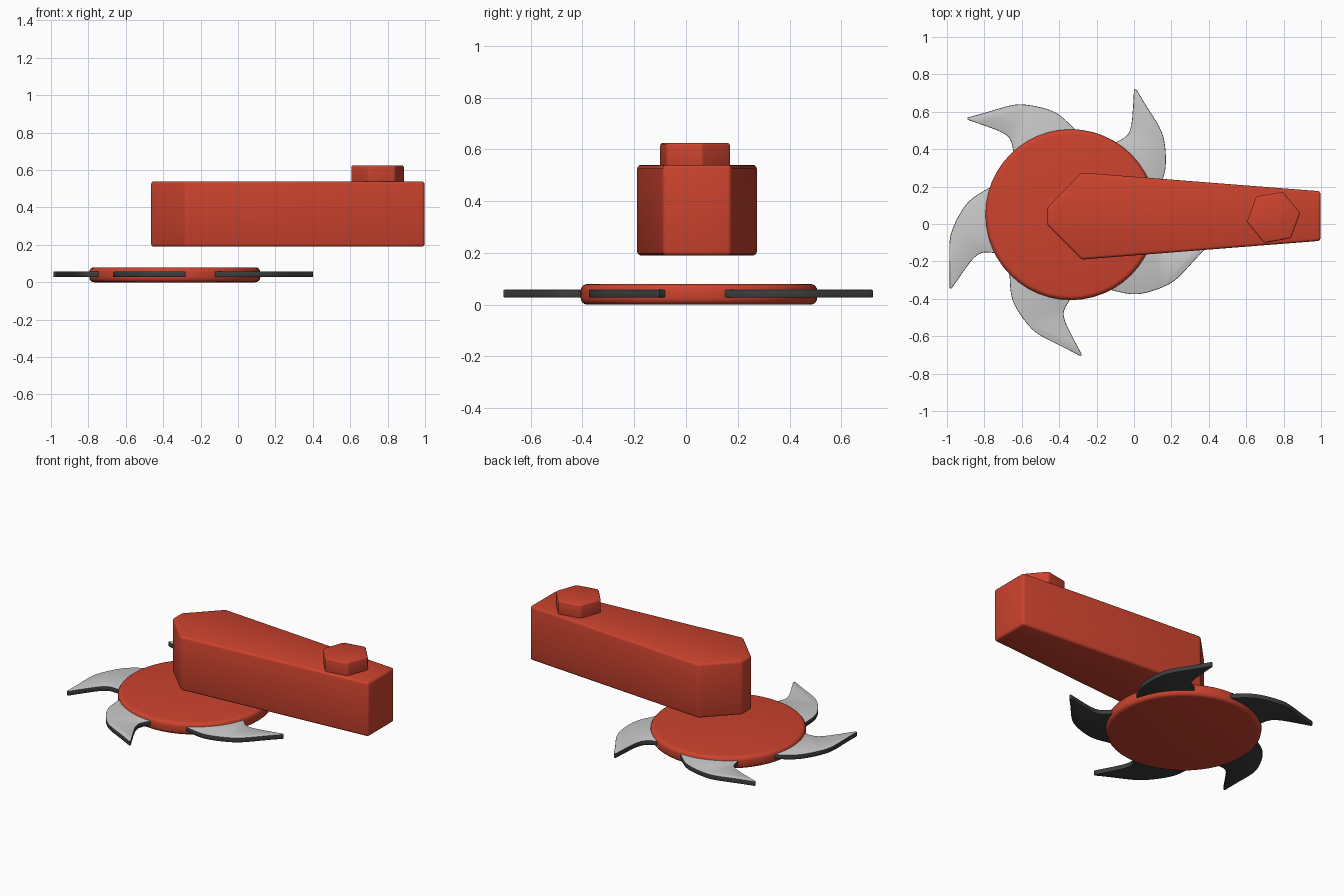
import bpy
import bmesh
from math import radians, sin, cos, tau
from mathutils import Matrix, Vector
from mathutils.geometry import interpolate_bezier

cube = bpy.data.objects.get("Cube")
if cube:
    bpy.data.objects.remove(cube, do_unlink=True)


def material(name, rgb):
    mat = bpy.data.materials.new(name)
    mat.use_nodes = True
    mat.diffuse_color = (*rgb, 1)
    mat.node_tree.nodes["Principled BSDF"].inputs["Base Color"].default_value = (*rgb, 1)
    return mat


RED = material("red paint", (0.6, 0.055, 0.027))
STEEL = material("light steel", (0.58, 0.58, 0.58))
DARK = material("dark steel", (0.045, 0.047, 0.047))


def prism(name, outline, z0, z1, bevel, mats, top_index=0, segments=3, angle=None):
    """Extrude a flat outline upwards and round its rims."""
    bm = bmesh.new()
    base = bm.faces.new([bm.verts.new((x, y, z0)) for x, y in outline])
    up = bmesh.ops.extrude_face_region(bm, geom=[base], use_keep_orig=True)
    bmesh.ops.translate(bm, vec=(0, 0, z1 - z0),
                        verts=[v for v in up["geom"] if isinstance(v, bmesh.types.BMVert)])
    bmesh.ops.recalc_face_normals(bm, faces=bm.faces)
    edges = [e for e in bm.edges if e.calc_face_angle(0) > radians(20)]
    bmesh.ops.bevel(bm, geom=edges, offset=bevel, segments=segments,
                    profile=0.5, affect='EDGES', clamp_overlap=True)
    bm.normal_update()
    for f in bm.faces:
        f.smooth = True
        f.material_index = top_index if f.normal.z > 0.6 else 0
    mesh = bpy.data.meshes.new(name)
    bm.to_mesh(mesh)
    bm.free()
    obj = bpy.data.objects.new(name, mesh)
    bpy.context.collection.objects.link(obj)
    for m in mats:
        mesh.materials.append(m)
    if angle:
        bpy.ops.object.select_all(action='DESELECT')
        obj.select_set(True)
        bpy.context.view_layer.objects.active = obj
        bpy.ops.object.shade_smooth_by_angle(angle=radians(angle))
    return obj


def ring(cx, cy, r, n, turn=0):
    return [(cx + r * cos(tau * i / n + turn), cy + r * sin(tau * i / n + turn))
            for i in range(n)]


def smooth_path(points, steps=5):
    """Sample a curve running through the given points."""
    pts = [Vector((x, y, 0)) for x, y in points]
    pts = [2 * pts[0] - pts[1]] + pts + [2 * pts[-1] - pts[-2]]
    out = []
    for a, b, c, d in zip(pts, pts[1:], pts[2:], pts[3:]):
        out += interpolate_bezier(b, b + (c - a) / 6, c - (d - b) / 6, c, steps)[:-1]
    return out + [pts[-2]]


# Round hub
CX, CY = -0.338, 0.05
prism("hub_disc", ring(CX, CY, 0.457, 48), 0, 0.08, 0.026, [RED], segments=4)

# Five curved blades around the hub
outer = smooth_path([(0.04, 0.44), (-0.056, 0.529), (-0.136, 0.567), (-0.243, 0.588),
                     (-0.324, 0.583), (-0.457, 0.545), (-0.553, 0.519)])
inner = smooth_path([(-0.553, 0.508), (-0.43, 0.465), (-0.36, 0.435), (-0.323, 0.40),
                     (-0.307, 0.337), (-0.30, 0.27)])
for i, turn in enumerate((0, 74.4, 137.1, 211, 285.8)):
    rot = Matrix.Rotation(radians(turn), 3, 'Z')
    shape = [(CX + p.x, CY + p.y) for p in (rot @ q for q in outer + inner)]
    prism(f"blade_{i + 1}", shape, 0.027, 0.058, 0.005, [DARK, STEEL],
          top_index=1, segments=2, angle=40)

# Tapered arm above the hub
prism("arm", [(-0.465, 0.085), (-0.465, -0.005), (-0.28, -0.19), (0.997, -0.09),
              (0.997, 0.175), (-0.28, 0.275)], 0.19, 0.54, 0.015, [RED])

# Six-sided knob on the arm's narrow end
prism("knob", ring(0.746, 0.035, 0.145, 6, radians(10)), 0.52, 0.625, 0.01, [RED])
